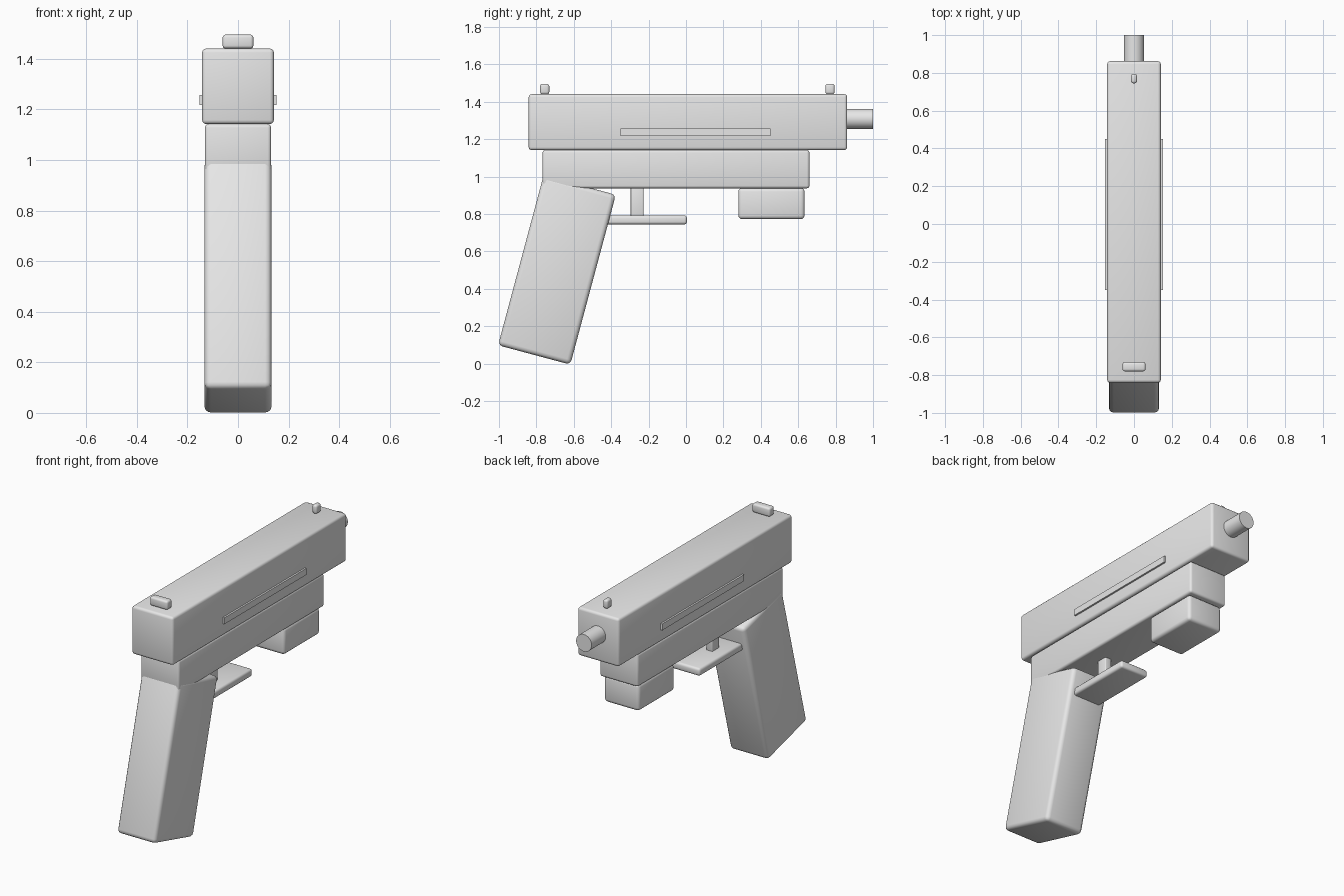
import bpy
import math

if "Cube" in bpy.data.objects:
    bpy.data.objects.remove(bpy.data.objects["Cube"])

grey = bpy.data.materials.new("plain_grey")
grey.diffuse_color = (0.8, 0.8, 0.8, 1.0)
grey.use_nodes = True
grey.node_tree.nodes["Principled BSDF"].inputs["Base Color"].default_value = grey.diffuse_color


def finish(obj, name):
    obj.name = name
    obj.data.name = name
    obj.data.materials.append(grey)
    bpy.ops.object.shade_smooth_by_angle(angle=math.radians(40))
    return obj


def box(name, x, y, z, bevel=0.0, tilt=0.0):
    """Box from (min, max) ranges, with rounded edges and a tilt about x."""
    ranges = (x, y, z)
    bpy.ops.mesh.primitive_cube_add(size=1, location=[(a + b) / 2 for a, b in ranges])
    obj = bpy.context.object
    obj.scale = [b - a for a, b in ranges]
    bpy.ops.object.transform_apply(location=False, rotation=False, scale=True)
    if bevel:
        mod = obj.modifiers.new("rounded_edges", 'BEVEL')
        mod.width = bevel
        mod.segments = 3
        bpy.ops.object.modifier_apply(modifier=mod.name)
    obj.rotation_euler.x = tilt
    return finish(obj, name)


def sym(w):
    return (-w, w)


# Upper body and frame
box("slide", sym(0.142), (-0.841, 0.862), (1.142, 1.441), 0.016)
box("frame", sym(0.131), (-0.767, 0.66), (0.938, 1.142), 0.014)
box("front_block", sym(0.12), (0.28, 0.634), (0.773, 0.94), 0.02)

# Leaning grip
gy, gz, gw, gh = -0.69, 0.501, 0.40, 0.94
box("grip", sym(0.1325), (gy - gw / 2, gy + gw / 2), (gz - gh / 2, gz + gh / 2),
    0.025, -math.radians(15))

# Trigger and its guard plate
box("trigger", sym(0.022), (-0.296, -0.227), (0.78, 0.945), 0.006)
box("trigger_guard", sym(0.097), (-0.46, 0.005), (0.745, 0.793), 0.014)

# Sights
box("rear_sight", sym(0.061), (-0.78, -0.731), (1.441, 1.496), 0.012)
box("front_sight", sym(0.016), (0.745, 0.794), (1.441, 1.496), 0.012)

# Side strips
for side, label in ((1, "right"), (-1, "left")):
    xs = sorted((side * 0.132, side * 0.153))
    box("side_strip_" + label, xs, (-0.35, 0.451), (1.218, 1.258))

# Barrel
bpy.ops.mesh.primitive_cylinder_add(vertices=32, radius=0.053, depth=0.3,
                                    location=(0, 0.85, 1.309),
                                    rotation=(math.pi / 2, 0, 0))
finish(bpy.context.object, "barrel")
